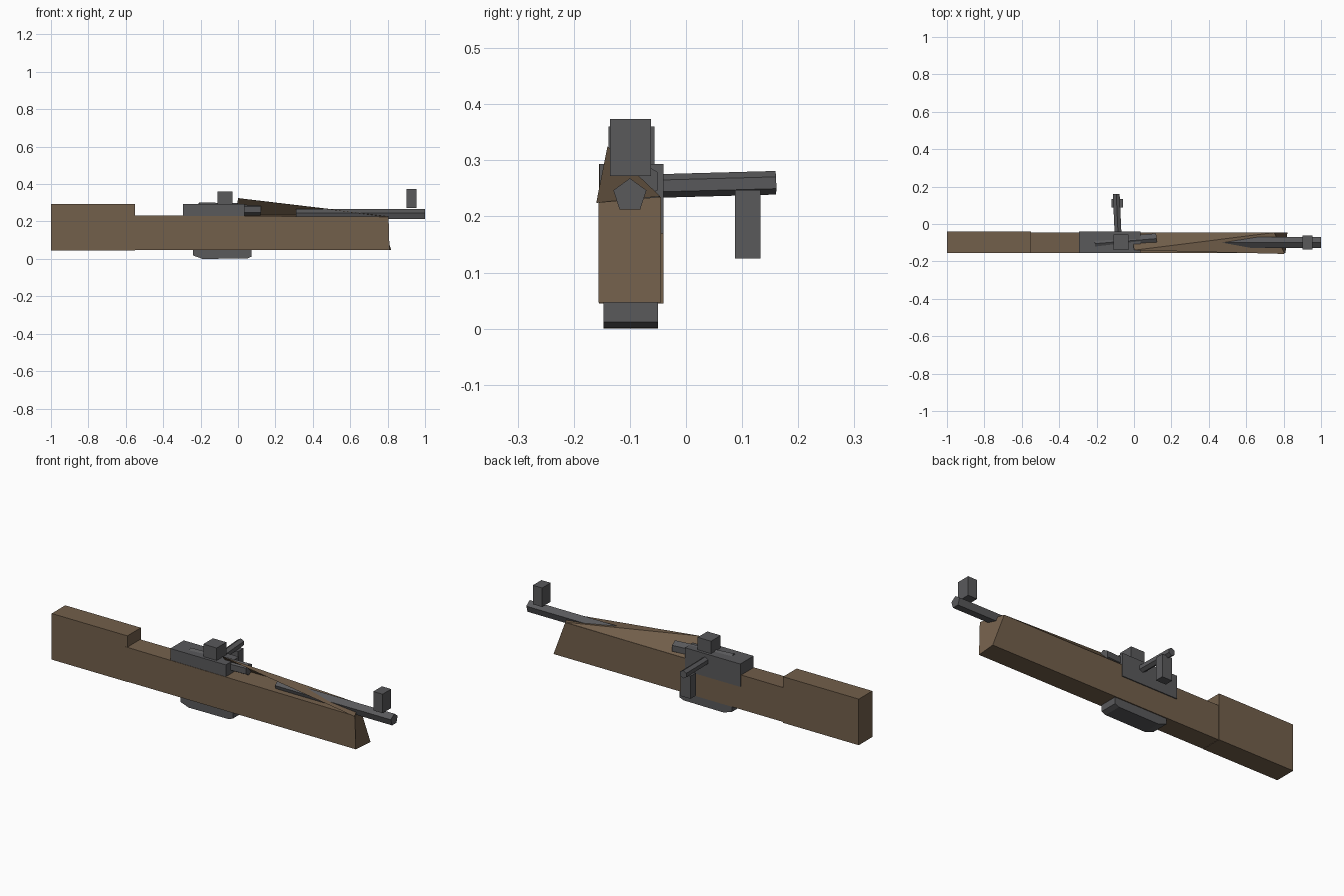
import bpy, bmesh
from mathutils import Vector

if "Cube" in bpy.data.objects:
    bpy.data.objects.remove(bpy.data.objects["Cube"])


def material(name, rgb):
    m = bpy.data.materials.new(name)
    m.diffuse_color = (*rgb, 1)
    m.use_nodes = True
    m.node_tree.nodes["Principled BSDF"].inputs["Base Color"].default_value = m.diffuse_color
    return m


WOOD = material("wood", (0.17, 0.115, 0.07))
STEEL = material("steel", (0.1, 0.1, 0.105))


def finish(name, bm, mat, fix_normals=True):
    if fix_normals:
        bmesh.ops.recalc_face_normals(bm, faces=bm.faces[:])
    mesh = bpy.data.meshes.new(name)
    bm.to_mesh(mesh)
    bm.free()
    mesh.materials.append(mat)
    obj = bpy.data.objects.new(name, mesh)
    bpy.context.collection.objects.link(obj)
    return obj


def prism(name, front, y0, y1, mat, back=None):
    """Side profile (x, z) spanned between y0 and y1; back may differ."""
    bm = bmesh.new()
    a = [bm.verts.new((x, y0, z)) for x, z in front]
    b = [bm.verts.new((x, y1, z)) for x, z in (back or front)]
    bm.faces.new(a)
    bm.faces.new(b[::-1])
    for i in range(len(a)):
        j = (i + 1) % len(a)
        bm.faces.new((a[i], b[i], b[j], a[j]))
    return finish(name, bm, mat)


def box(name, x0, x1, y0, y1, z0, z1, mat):
    return prism(name, [(x0, z0), (x1, z0), (x1, z1), (x0, z1)], y0, y1, mat)


def rod(name, p, q, r, sides, mat):
    p, q = Vector(p), Vector(q)
    d = q - p
    bm = bmesh.new()
    bmesh.ops.create_cone(bm, cap_ends=True, segments=sides, radius1=r, radius2=r, depth=d.length)
    bm.transform(d.to_track_quat('Z', 'Y').to_matrix().to_4x4())
    bmesh.ops.translate(bm, verts=bm.verts[:], vec=(p + q) / 2)
    return finish(name, bm, mat)


# Wooden butt and long stock with a slanted far front corner
box("butt", -1.0, -0.55, -0.155, -0.04, 0.045, 0.293, WOOD)
prism("stock", [(-0.56, 0.047), (0.81, 0.047), (0.805, 0.225), (-0.56, 0.232)], -0.156, -0.045, WOOD,
      back=[(-0.56, 0.047), (0.82, 0.047), (0.75, 0.235), (-0.56, 0.232)])

# Folded handguard sheet over the barrel
bm = bmesh.new()
ridge, tip, far, root = [bm.verts.new(c) for c in (
    (0.0, -0.14, 0.325), (0.805, -0.16, 0.224), (0.75, -0.046, 0.236), (-0.01, -0.046, 0.232))]
bm.faces.new((ridge, tip, far))
bm.faces.new((ridge, far, root))
finish("handguard", bm, WOOD, False)

# Barrel and action
rod("barrel", (0.31, -0.1, 0.237), (1.0, -0.1, 0.237), 0.031, 5, STEEL)
box("receiver", -0.295, 0.035, -0.154, -0.04, 0.17, 0.293, STEEL)
rod("bolt_tube", (-0.21, -0.105, 0.27), (0.12, -0.078, 0.263), 0.032, 6, STEEL)
prism("magazine", [(-0.19, 0.0), (0.05, 0.002), (0.073, 0.012), (0.073, 0.06), (-0.24, 0.06), (-0.24, 0.018)],
      -0.147, -0.05, STEEL)

# Sights
box("rear_sight", -0.11, -0.03, -0.138, -0.056, 0.28, 0.36, STEEL)
box("front_sight", 0.9, 0.955, -0.135, -0.062, 0.272, 0.374, STEEL)

# Bolt handle with hanging grip
rod("bolt_handle", (-0.085, -0.06, 0.254), (-0.095, 0.16, 0.26), 0.021, 6, STEEL)
box("bolt_grip", -0.12, -0.06, 0.087, 0.133, 0.125, 0.247, STEEL)
